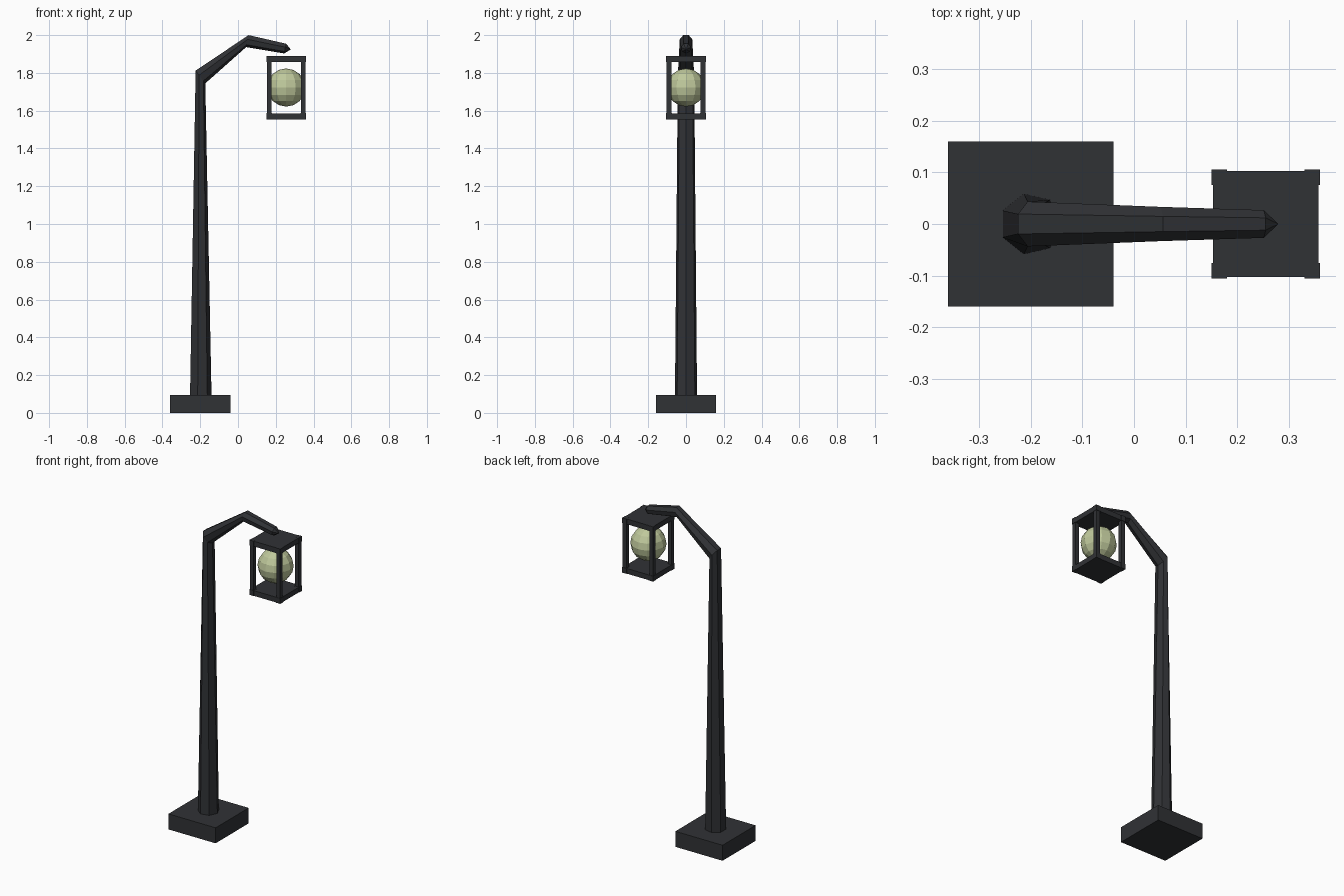
import bpy, bmesh, math
from mathutils import Vector, Matrix

if "Cube" in bpy.data.objects:
    bpy.data.objects.remove(bpy.data.objects["Cube"])


def material(name, rgb):
    m = bpy.data.materials.new(name)
    m.diffuse_color = (*rgb, 1)
    m.use_nodes = True
    m.node_tree.nodes["Principled BSDF"].inputs["Base Color"].default_value = m.diffuse_color
    return m


IRON = material("dark_iron", (0.03, 0.032, 0.036))
GLOW = material("pale_glass", (0.52, 0.58, 0.33))


def finish(name, bm, mat):
    bmesh.ops.recalc_face_normals(bm, faces=bm.faces)
    mesh = bpy.data.meshes.new(name)
    bm.to_mesh(mesh)
    bm.free()
    mesh.materials.append(mat)
    ob = bpy.data.objects.new(name, mesh)
    bpy.context.collection.objects.link(ob)
    return ob


def box(name, centre, size):
    bm = bmesh.new()
    bmesh.ops.create_cube(bm, size=1, matrix=Matrix.Translation(centre) @ Matrix.Diagonal((*size, 1)))
    return finish(name, bm, IRON)


# square foot
box("base", (-0.2, 0, 0.0475), (0.32, 0.32, 0.095))

# seven-sided tapered pole, bent over into the arm, with a pointed end
SIDES = 7
path = [(-0.2, 0.085, 0.06), (-0.2, 1.78, 0.0445), (0.05, 1.97, 0.034), (0.25, 1.93, 0.0275)]
bm = bmesh.new()
rings = []
for i, (x, z, r) in enumerate(path):
    a, b = path[min(i, 2)], path[min(i, 2) + 1]
    d = Vector((b[0] - a[0], 0, b[1] - a[1])).normalized()
    side = Vector((d.z, 0, -d.x))          # each ring faces along its next segment
    ring = []
    for k in range(SIDES):
        t = math.tau * k / SIDES
        ring.append(bm.verts.new(Vector((x, 0, z)) + side * r * math.cos(t) + Vector((0, r * math.sin(t), 0))))
    rings.append(ring)
for lo, hi in zip(rings, rings[1:]):
    for k in range(SIDES):
        n = (k + 1) % SIDES
        bm.faces.new((lo[k], lo[n], hi[n], hi[k]))
bm.faces.new(rings[0])
tip = bm.verts.new(Vector((x, 0, z)) + d * 0.03)
for k in range(SIDES):
    bm.faces.new((rings[-1][k], rings[-1][(k + 1) % SIDES], tip))
finish("pole_and_arm", bm, IRON)

# lantern: two plates, four posts and slightly proud corner blocks
CX, HALF, POST = 0.255, 0.1025, 0.025
plates = {"top": 1.873, "bottom": 1.570}
for label, z in plates.items():
    box("lantern_" + label, (CX, 0, z), (2 * HALF, 2 * HALF, 0.032))
off = HALF - POST / 2
for sx in (-1, 1):
    for sy in (-1, 1):
        x, y = CX + sx * off, sy * off
        box("lantern_post", (x, y, 1.7215), (POST, POST, 0.30))
        for z in plates.values():
            box("lantern_corner", (x, y, z), (POST + 0.005, POST + 0.005, 0.033))

# faceted globe
bm = bmesh.new()
bmesh.ops.create_uvsphere(bm, u_segments=12, v_segments=8, radius=0.101,
                          matrix=Matrix.Translation((CX, 0, 1.7225)))
finish("globe", bm, GLOW)
